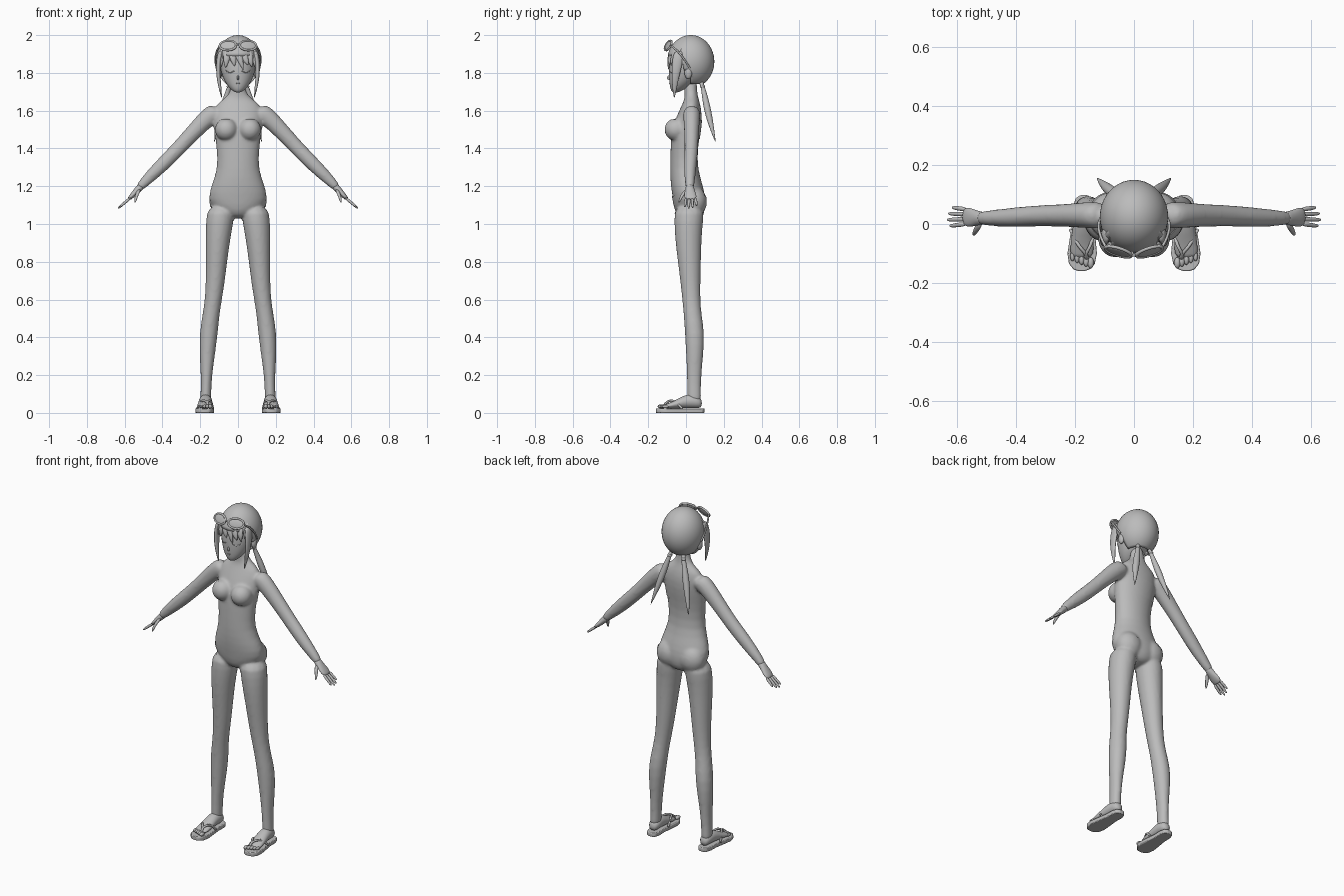
import bpy, bmesh, math
from mathutils import Vector, Matrix

cube = bpy.data.objects.get("Cube")
if cube:
    bpy.data.objects.remove(cube)

grey = bpy.data.materials.new("plain_grey")
grey.use_nodes = True
GREY = (0.5, 0.5, 0.5, 1)
grey.diffuse_color = GREY
grey.node_tree.nodes["Principled BSDF"].inputs["Base Color"].default_value = GREY

X, Y, Z = Vector((1, 0, 0)), Vector((0, 1, 0)), Vector((0, 0, 1))
ACROSS = Vector((0.7, 0, 0.7))      # across the arm


def loft(bm, rings, u=X, v=Y, side=1, n=12):
    """Skin ellipses (x, y, z, ru, rv) lying in the plane u, v."""
    loops = []
    for x, y, z, ru, rv in rings:
        loop = []
        for i in range(n):
            a = math.tau * i / n
            p = Vector((x, y, z)) + u * ru * math.cos(a) + v * rv * math.sin(a)
            loop.append(bm.verts.new((p.x * side, p.y, p.z)))
        loops.append(loop)
    for a, b in zip(loops, loops[1:]):
        for i in range(n):
            j = (i + 1) % n
            bm.faces.new((a[i], a[j], b[j], b[i]))
    bm.faces.new(loops[0])
    bm.faces.new(loops[-1])


def ball(bm, centre, size, side=1):
    m = Matrix.Translation((centre[0] * side, centre[1], centre[2])) @ Matrix.Diagonal((*size, 1))
    bmesh.ops.create_uvsphere(bm, u_segments=24, v_segments=16, radius=1, matrix=m)


def finish(bm, name, subdiv=2):
    bmesh.ops.recalc_face_normals(bm, faces=bm.faces)
    mesh = bpy.data.meshes.new(name)
    bm.to_mesh(mesh)
    bm.free()
    mesh.materials.append(grey)
    mesh.shade_smooth()
    ob = bpy.data.objects.new(name, mesh)
    bpy.context.collection.objects.link(ob)
    if subdiv:
        ob.modifiers.new("Smooth", "SUBSURF").levels = subdiv
        ob.modifiers["Smooth"].render_levels = subdiv
    return ob


def tube(name, points, radius):
    """Thin rounded line through the points."""
    cu = bpy.data.curves.new(name, "CURVE")
    cu.dimensions = "3D"
    cu.bevel_depth, cu.bevel_resolution, cu.resolution_u = radius, 2, 6
    sp = cu.splines.new("BEZIER")
    sp.bezier_points.add(len(points) - 1)
    for bp, p in zip(sp.bezier_points, points):
        bp.co = p
        bp.handle_left_type = bp.handle_right_type = "AUTO"
    cu.use_fill_caps = True
    cu.materials.append(grey)
    ob = bpy.data.objects.new(name, cu)
    bpy.context.collection.objects.link(ob)


# Body: torso, limbs and soft forms fused into one skin
bm = bmesh.new()
loft(bm, [(0, y, z, rx, ry) for z, y, rx, ry in (
    (1.03, .02, .04, .05), (1.07, .02, .12, .08), (1.13, .018, .162, .088),
    (1.2, .005, .145, .087), (1.29, -.012, .108, .074), (1.4, -.01, .114, .072),
    (1.5, 0, .127, .08), (1.58, .02, .132, .066), (1.635, .028, .12, .048),
    (1.665, .03, .07, .036), (1.7, .024, .038, .034), (1.78, .025, .036, .036))], n=20)
for s in (1, -1):
    loft(bm, [(.088, .02, 1.1, .076, .085), (.096, .014, 1.02, .077, .08),
              (.106, .012, .92, .068, .073), (.114, .018, .8, .059, .064),
              (.12, .023, .7, .053, .056), (.13, .028, .6, .047, .05),
              (.143, .035, .52, .047, .049), (.156, .047, .42, .051, .055),
              (.163, .046, .3, .042, .047), (.167, .043, .2, .031, .04),
              (.17, .043, .1, .029, .037), (.172, .045, .05, .033, .042)], side=s)
    loft(bm, [(.1, .03, 1.605, .05, .045), (.14, .03, 1.58, .054, .048),
              (.187, .03, 1.537, .049, .044), (.26, .029, 1.46, .043, .039),
              (.332, .028, 1.382, .041, .037), (.385, .024, 1.33, .04, .036),
              (.44, .021, 1.275, .037, .033), (.495, .02, 1.222, .029, .027),
              (.532, .02, 1.182, .022, .024)], ACROSS, Y, s)
    ball(bm, (.062, -.052, 1.5), (.058, .06, .058), s)
    ball(bm, (.075, .045, 1.12), (.075, .064, .08), s)
body = finish(bm, "body", 1)
remesh = body.modifiers.new("Fuse", "REMESH")
remesh.mode, remesh.voxel_size, remesh.use_smooth_shade = "VOXEL", 0.008, True
soften = body.modifiers.new("Soften", "SMOOTH")
soften.factor, soften.iterations = 0.5, 8
skin = bpy.data.meshes.new_from_object(body.evaluated_get(bpy.context.evaluated_depsgraph_get()))
body.modifiers.clear()
body.data = skin
skin.shade_smooth()

# Swimsuit: thin shells trimmed out of the body skin
def swimwear(name, cuts):
    bm = bmesh.new()
    bm.from_mesh(skin)
    for co, no in cuts:
        bmesh.ops.bisect_plane(bm, geom=bm.verts[:] + bm.edges[:] + bm.faces[:],
                               plane_co=co, plane_no=no, clear_outer=True)
    bm.normal_update()
    offsets = [(v, v.normal.copy()) for v in bm.verts]
    for v, n in offsets:
        v.co += n * 0.003
    finish(bm, name, 0)


swimwear("swim_briefs", [((0, 0, 1.15), (0, 0, 1)), ((0, 0, 1.0), (.65, 0, -1)),
                         ((0, 0, 1.0), (-.65, 0, -1))])
swimwear("swim_top", [((0, 0, 1.55), (0, 0, 1)), ((0, 0, 1.45), (0, 0, -1)),
                      ((.128, 0, 0), (1, 0, 0)), ((-.128, 0, 0), (-1, 0, 0))])

for s, label in ((1, "left"), (-1, "right")):
    # Hand with four fingers and a thumb
    bm = bmesh.new()
    loft(bm, [(.505, .02, 1.208, .022, .023), (.53, .02, 1.182, .019, .024),
              (.553, .022, 1.158, .015, .034), (.582, .025, 1.128, .01, .034)], ACROSS, Y, s)
    for k, reach in enumerate((.052, .06, .056, .044)):
        y = .0 + k * .0165
        loft(bm, [(.57 + reach * t, y + (k - 1.5) * .004 * t, 1.138 - reach * .85 * t, r, r)
                  for t, r in ((0, .008), (.5, .0085), (.9, .007), (1.1, .004))], ACROSS, Y, s, 8)
    loft(bm, [(.522, .005, 1.185, .012, .014), (.535, -.018, 1.155, .01, .011),
              (.542, -.03, 1.132, .008, .008), (.545, -.038, 1.112, .004, .004)], X, Y, s, 8)
    finish(bm, label + "_hand")

    # Foot and toes
    bm = bmesh.new()
    loft(bm, [(.17, .086, .05, .022, .024), (.17, .055, .06, .035, .036),
              (.172, .01, .064, .035, .04), (.174, -.04, .05, .039, .027),
              (.177, -.085, .038, .042, .016), (.178, -.118, .034, .038, .01)], X, Z, s)
    for k in range(5):
        ball(bm, (.147 + .0155 * k, -.132 + .006 * k, .034),
             (.011 - .0008 * k, .019, .011 - .0006 * k), s)
    finish(bm, label + "_foot", 1)

    # Flip-flop sole from a footprint outline
    bm = bmesh.new()
    half = ((.098, .012), (.088, .028), (.06, .036), (.01, .036), (-.05, .044),
            (-.1, .05), (-.135, .044), (-.154, .028), (-.16, .01))
    outline = [(w, y) for y, w in half] + [(-w, y) for y, w in reversed(half)]
    base = bm.faces.new([bm.verts.new(((.173 - y * .03 + x) * s, y, 0)) for x, y in outline])
    up = bmesh.ops.extrude_face_region(bm, geom=[base])
    bmesh.ops.translate(bm, vec=(0, 0, .024), verts=[g for g in up["geom"] if isinstance(g, bmesh.types.BMVert)])
    sole = finish(bm, label + "_sandal_sole", 0)
    bev = sole.modifiers.new("Bevel", "BEVEL")
    bev.width, bev.segments = .004, 2
    bpy.context.view_layer.objects.active = sole
    sole.select_set(True)
    bpy.ops.object.shade_smooth_by_angle(angle=math.radians(40))
    sole.select_set(False)
    for end, x in (("inner", .132), ("outer", .216)):
        tube(f"{label}_sandal_strap_{end}", [(.16 * s, -.122, .03), (.163 * s, -.105, .053),
             ((.163 + x) / 2 * s, -.07, .064), (x * s, -.02, .024)], .006)

    # Pigtail and its tie
    bm = bmesh.new()
    loft(bm, [(.035, .075, 1.765, .014, .014), (.047, .09, 1.725, .01, .01),
              (.065, .103, 1.66, .019, .018), (.085, .117, 1.59, .021, .02),
              (.106, .136, 1.51, .013, .013), (.127, .157, 1.43, .001, .001)], X, Y, s)
    ball(bm, (.046, .088, 1.728), (.014, .014, .009), s)
    finish(bm, label + "_pigtail", 1)

    # Side lock, ear and closed eye
    bm = bmesh.new()
    loft(bm, [(.09, -.035, 1.92, .016, .03), (.104, -.045, 1.86, .013, .03),
              (.105, -.055, 1.79, .011, .022), (.097, -.06, 1.73, .009, .014),
              (.086, -.062, 1.665, .002, .002)], X, Y, s)
    finish(bm, label + "_side_lock")
    bm = bmesh.new()
    ball(bm, (.1, .012, 1.8), (.014, .02, .032), s)
    finish(bm, label + "_ear", 0)
    tube(label + "_closed_eye", [(.02 * s, -.088, 1.81), (.042 * s, -.079, 1.802),
                                 (.066 * s, -.062, 1.812)], .0025)

    # Goggle rim, lens and temple arm
    tilt = Matrix.Translation((.053 * s, -.094, 1.945)) @ Matrix.Rotation(.3 * s, 4, "Z") \
        @ Matrix.Rotation(-.45, 4, "X") @ Matrix.Diagonal((1, 1, .6, 1))
    rim = [tilt @ Vector((.046 * math.cos(a), 0, .046 * math.sin(a)))
           for a in (math.tau * i / 12 for i in range(13))]
    tube(label + "_goggle_rim", rim, .006)
    bm = bmesh.new()
    ball(bm, (0, 0, 0), (.045, .006, .045))
    bm.transform(tilt)
    finish(bm, label + "_goggle_lens", 0)
    tube(label + "_goggle_arm", [(.096 * s, -.078, 1.943), (.112 * s, -.045, 1.915),
         (.12 * s, -.005, 1.865), (.113 * s, .02, 1.825)], .005)
tube("goggle_bridge", [(-.014, -.102, 1.946), (0, -.106, 1.95), (.014, -.102, 1.946)], .005)

# Head with nose and mouth
bm = bmesh.new()
loft(bm, [(0, y, z, rx, ry) for z, y, rx, ry in (
    (1.695, -.058, .014, .014), (1.715, -.042, .042, .042), (1.75, -.022, .07, .067),
    (1.8, -.002, .09, .09), (1.86, .01, .1, .1), (1.93, .02, .09, .092),
    (1.98, .02, .045, .045))], n=20)
finish(bm, "head")
bm = bmesh.new()
ball(bm, (0, -.09, 1.775), (.006, .01, .012))
finish(bm, "nose", 0)
tube("mouth", [(-.014, -.083, 1.745), (0, -.088, 1.743), (.014, -.083, 1.745)], .002)

# Hair cap, open over the face and at the neck
bm = bmesh.new()
bmesh.ops.create_uvsphere(bm, u_segments=40, v_segments=28, radius=1,
                          matrix=Matrix.Translation((0, .025, 1.86)) @ Matrix.Diagonal((.116, .125, .14, 1)))
open_faces = []
for f in bm.faces:
    c = f.calc_center_median()
    if c.z < 1.745 or c.z < 1.89 - 1.3 * max(0, c.y + .06) and c.y < .03:
        open_faces.append(f)
bmesh.ops.delete(bm, geom=open_faces, context="FACES")
hair = finish(bm, "hair_cap", 0)
solid = hair.modifiers.new("Thickness", "SOLIDIFY")
solid.thickness, solid.offset = .012, -1

# Fringe locks sweeping over the forehead
bm = bmesh.new()
for x, drift, tip in ((-.085, -.008, 1.80), (-.058, -.004, 1.825), (-.03, .006, 1.835),
                      (.0, .014, 1.815), (.03, .012, 1.84), (.058, .008, 1.83), (.085, .008, 1.80)):
    curve = .5 * x * x / .1
    loft(bm, [(x * .8, -.052 + curve, 1.945, .018, .014), (x, -.084 + curve, 1.9, .022, .012),
              (x + drift, -.092 + curve, 1.86, .016, .01),
              (x + 2 * drift, -.092 + curve * 1.2, tip, .002, .002)], n=10)
finish(bm, "fringe")
